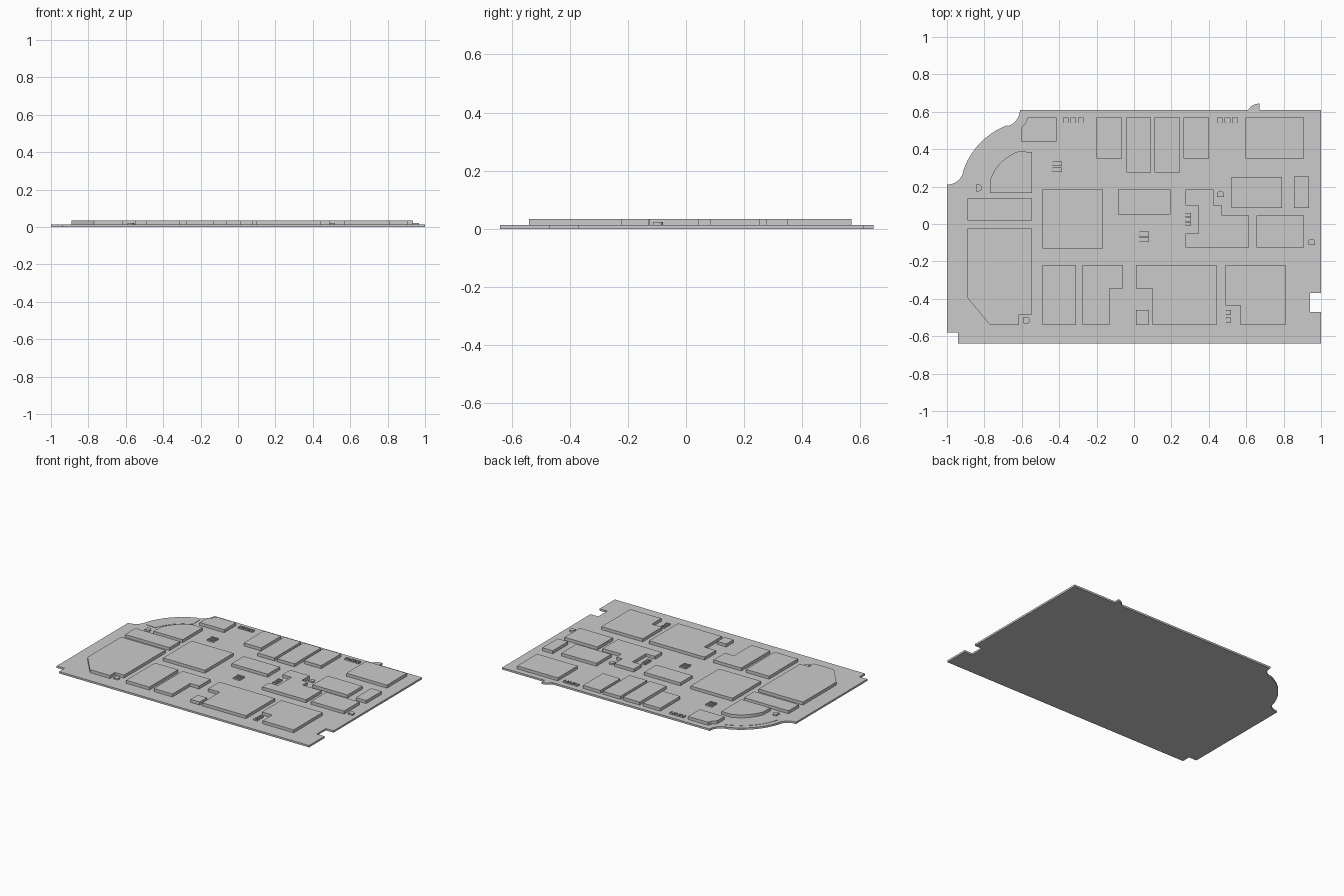
import bpy, bmesh
from math import sin, cos, radians

BASE, TOP, LOW = 0.013, 0.034, 0.023


def arc(cx, cy, r, a0, a1, n=12):
    return [(cx + r * cos(radians(a0 + (a1 - a0) * i / n)),
             cy + r * sin(radians(a0 + (a1 - a0) * i / n))) for i in range(n + 1)]


def slab(name, pts, z0=BASE, z1=TOP):
    """Extrude a closed plan outline from z0 to z1."""
    bm = bmesh.new()
    face = bm.faces.new([bm.verts.new((x, y, z0)) for x, y in pts])
    ext = bmesh.ops.extrude_face_region(bm, geom=[face], use_keep_orig=True)
    for v in [g for g in ext["geom"] if isinstance(g, bmesh.types.BMVert)]:
        v.co.z = z1
    bmesh.ops.recalc_face_normals(bm, faces=bm.faces)
    me = bpy.data.meshes.new(name)
    bm.to_mesh(me)
    bm.free()
    ob = bpy.data.objects.new(name, me)
    bpy.context.collection.objects.link(ob)
    return ob


def box(name, x0, x1, y0, y1, z1=TOP):
    return slab(name, [(x0, y0), (x1, y0), (x1, y1), (x0, y1)], BASE, z1)


def place(pts, x, y, deg):
    c, s = cos(radians(deg)), sin(radians(deg))
    return [(x + c * u - s * v, y + s * u + c * v) for u, v in pts]


def chair(x, y, deg, w=0.03, d=0.026):
    """Low seat inside a raised U-shaped frame, open toward local -y."""
    t, a, b = 0.006, w / 2, d / 2
    slab("seat", place([(-a + t, -b), (a - t, -b), (a - t, b - t), (-a + t, b - t)], x, y, deg),
         BASE, 0.016)
    slab("seat_frame", place([(-a, -b), (-a + t, -b), (-a + t, b - t), (a - t, b - t),
                              (a - t, -b), (a, -b), (a, b), (-a, b)], x, y, deg), BASE, LOW)


# base plate: notched corners, rounded corner bay, small tab
outline = [(-0.94, -0.64), (1, -0.64), (1, -0.47), (0.94, -0.47), (0.94, -0.37),
           (1, -0.37), (1, 0.61), (0.67, 0.61), (0.67, 0.645), (0.645, 0.64), (0.625, 0.628),
           (0.61, 0.61)]
outline += arc(-0.70, 0.61, 0.09, 0, -73, 8)
outline += arc(-0.54, 0.16, 0.393, 111, 163, 20)
outline += arc(-1.0, 0.30, 0.09, -19, -90, 8)
outline += [(-1, -0.58), (-0.94, -0.58)]
slab("base_plate", outline, 0, BASE)

# rounded corner: inner raised quarter and low curved band
slab("corner_block", [(-0.545, 0.165), (-0.545, 0.385)] + arc(-0.54, 0.16, 0.241, 109, 161)
     + [(-0.77, 0.165)])
slab("corner_band", arc(-0.54, 0.16, 0.36, 108, 165, 16)
     + arc(-0.54, 0.16, 0.288, 162, 112, 16), BASE, 0.015)
slab("back_left_block", [(-0.605, 0.44), (-0.415, 0.44), (-0.415, 0.57), (-0.57, 0.57),
                         (-0.58, 0.54), (-0.605, 0.515)])

# rectangular blocks
for r in [(-0.2, -0.065, 0.35, 0.57), (-0.04, 0.09, 0.275, 0.57), (0.11, 0.245, 0.275, 0.57),
          (0.265, 0.40, 0.35, 0.57), (0.595, 0.91, 0.35, 0.57), (-0.89, -0.545, 0.02, 0.135),
          (-0.49, -0.165, -0.13, 0.185), (-0.085, 0.195, 0.05, 0.185),
          (0.52, 0.79, 0.085, 0.25), (0.855, 0.935, 0.085, 0.255),
          (0.655, 0.91, -0.125, 0.045), (-0.49, -0.31, -0.54, -0.22),
          (0.01, 0.08, -0.54, -0.46)]:
    box("block", *r)

# notched blocks
slab("left_chamfered_block", [(-0.89, -0.025), (-0.89, -0.395), (-0.77, -0.54), (-0.615, -0.54),
                              (-0.615, -0.485), (-0.545, -0.485), (-0.545, -0.025)])
slab("stepped_block", [(0.275, 0.185), (0.425, 0.185), (0.425, 0.1), (0.47, 0.1), (0.47, 0.045),
                       (0.615, 0.045), (0.615, -0.125), (0.275, -0.125), (0.275, -0.05),
                       (0.345, -0.05), (0.345, 0.1), (0.275, 0.1)])
slab("front_l_block", [(-0.275, -0.22), (-0.06, -0.22), (-0.06, -0.345), (-0.13, -0.345),
                       (-0.13, -0.54), (-0.275, -0.54)])
slab("front_wide_block", [(0.01, -0.22), (0.44, -0.22), (0.44, -0.54), (0.10, -0.54),
                          (0.10, -0.345), (0.01, -0.345)])
slab("front_right_block", [(0.49, -0.22), (0.81, -0.22), (0.81, -0.54), (0.57, -0.54),
                           (0.57, -0.435), (0.49, -0.435)])

# small U-shaped fixtures
for x0 in (-0.365, 0.46):
    for i in range(3):
        chair(x0 + 0.04 * i, 0.557, 0)
for y in (0.322, 0.290):
    chair(-0.41, y, -90, 0.026, 0.05)
for y in (-0.053, -0.083):
    chair(0.055, y, -90, 0.026, 0.05)
for y in (0.048, 0.024, 0.0):
    chair(0.29, y, -90, 0.022, 0.03)
for y in (-0.473, -0.515):
    chair(0.505, y, -90, 0.028, 0.028)

# small D-shaped fixtures
half_round = [(-0.018, -0.016), (0.018, -0.016)] + arc(0, 0, 0.018, 0, 180, 8)
for x, y, deg in [(-0.83, 0.193, -90), (-0.575, -0.515, -90), (0.462, 0.16, 0), (0.95, -0.097, 0)]:
    slab("half_round_post", place(half_round, x, y, deg), BASE, LOW)
